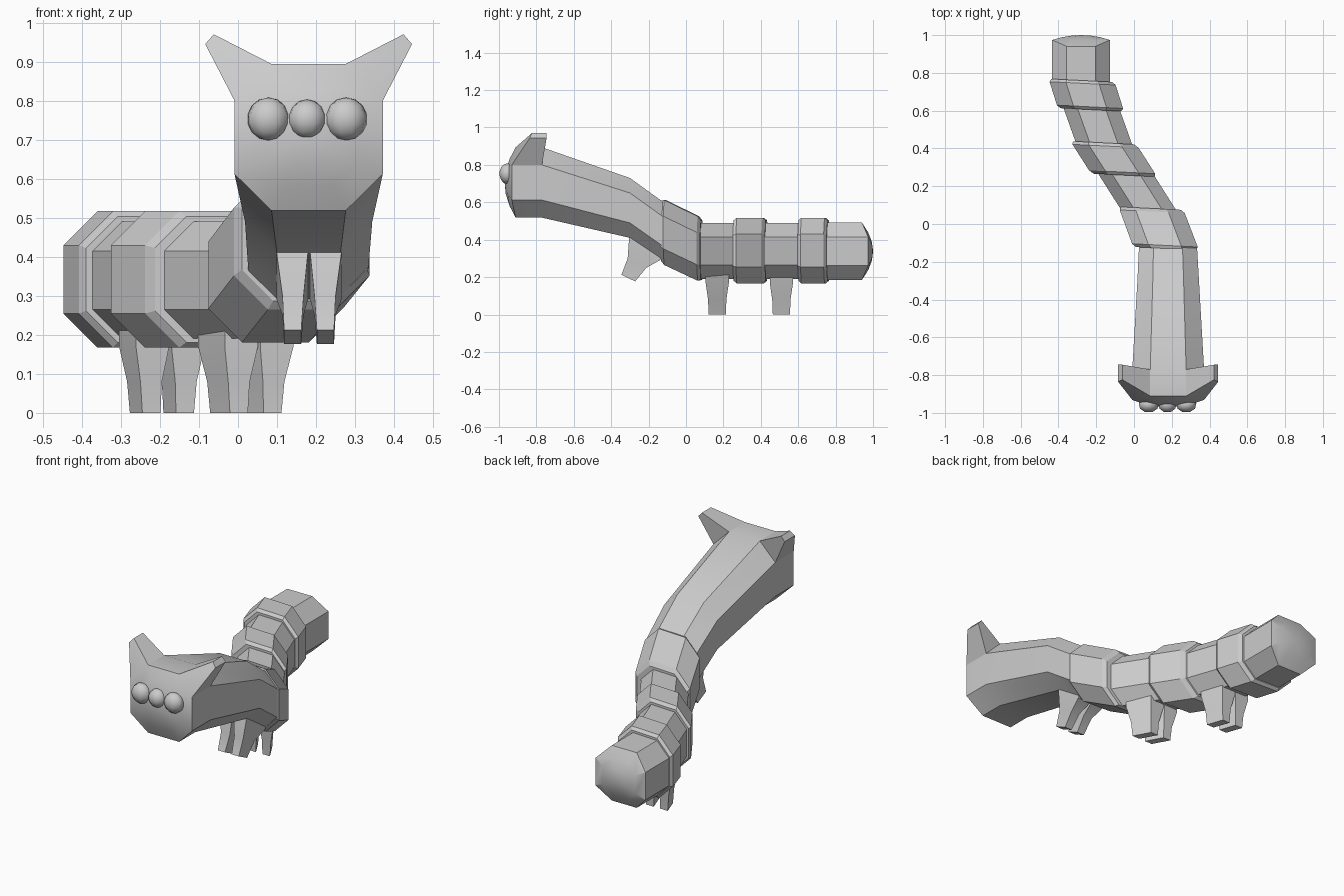
import bpy, bmesh, math

if "Cube" in bpy.data.objects:
    bpy.data.objects.remove(bpy.data.objects["Cube"])


def finish(name, bm, angle=30):
    bmesh.ops.recalc_face_normals(bm, faces=bm.faces)
    me = bpy.data.meshes.new(name)
    bm.to_mesh(me)
    bm.free()
    ob = bpy.data.objects.new(name, me)
    bpy.context.collection.objects.link(ob)
    bpy.ops.object.select_all(action='DESELECT')
    ob.select_set(True)
    bpy.context.view_layer.objects.active = ob
    bpy.ops.object.shade_smooth_by_angle(angle=math.radians(angle))
    return ob


def bridge(bm, a, b):
    n = len(a)
    return [bm.faces.new((a[i], a[(i + 1) % n], b[(i + 1) % n], b[i])) for i in range(n)]


OCT = [(1, -.5), (1, .5), (.5, 1), (-.5, 1), (-1, .5), (-1, -.5), (-.5, -1), (.5, -1)]


def octagon(bm, y, cx, cz, hw, hh, skew=0.0):
    return [bm.verts.new((cx + u * hw, y + skew * u * hw, cz + v * hh)) for u, v in OCT]


def dome(bm, rim, cx, cz, y_of):
    """Close a rim with a gently bulging cap."""
    last = rim
    for s in (.66, .33):
        ring = []
        for v in rim:
            dx, dz = (v.co.x - cx) * s, (v.co.z - cz) * s
            ring.append(bm.verts.new((cx + dx, y_of(dx, dz), cz + dz)))
        bridge(bm, last, ring)
        last = ring
    tip = bm.verts.new((cx, y_of(0, 0), cz))
    for i in range(len(last)):
        bm.faces.new((last[i], last[(i + 1) % len(last)], tip))


def segment(name, a, b, skew=-.05, lip=0.0):
    """Octagonal body segment between sections (y, cx, cz, half)."""
    bm = bmesh.new()
    steps = [(0, 1), (1, 1)]
    if lip:
        steps = [(0, .92), (lip, 1), (1 - lip, 1), (1, .92)]
    rings = []
    for t, s in steps:
        y, cx, cz, h = [p + (q - p) * t for p, q in zip(a, b)]
        rings.append(octagon(bm, y, cx, cz, h * s, h * s, skew))
    for p, q in zip(rings, rings[1:]):
        bridge(bm, p, q)
    bm.faces.new(rings[0])
    bm.faces.new(rings[-1])
    finish(name, bm, 20)


# Body: three wide bands alternating with narrower joints
segment("chest_band", (-.13, .17, .447, .174), (.083, .09, .345, .172), lip=.08)
segment("body_joint_front", (.07, .08, .34, .15), (.275, -.05, .34, .15))
segment("body_band_middle", (.258, -.052, .342, .175), (.43, -.162, .342, .175), lip=.1)
segment("body_joint_rear", (.415, -.155, .34, .15), (.62, -.228, .34, .15))
segment("body_band_rear", (.605, -.228, .342, .175), (.76, -.277, .342, .175), lip=.1)

# Tail end with bulged cap
bm = bmesh.new()


def tail_y(dx, dz):
    return 1.0 - .5 * dx * dx - 2.4 * dz * dz


tail_a = octagon(bm, .745, -.28, .338, .153, .153)
tail_b = octagon(bm, .95, -.28, .338, .153, .153)
for v in tail_b:
    v.co.y = tail_y(v.co.x + .28, v.co.z - .338)
bm.faces.new(tail_a)
bridge(bm, tail_a, tail_b)
dome(bm, tail_b, -.28, .338, tail_y)
finish("tail_end", bm, 25)

# Neck and head in one piece, corner faces pulled out into ears
HX, HZ = .181, .706
bm = bmesh.new()


def face_y(dx, dz):
    return -.97 + .7 * dx * dx + 1.5 * dz * dz


rings = [octagon(bm, -.11, .18, .435, .153, .158),
         octagon(bm, -.30, .181, .57, .163, .16),
         octagon(bm, -.77, HX, HZ, .19, .188)]
bm.faces.new(rings[0])
for p, q in zip(rings, rings[1:]):
    bridge(bm, p, q)
back = rings[-1]
front = octagon(bm, -.9, HX, HZ, .19, .188)
for v in front:
    v.co.y = face_y(v.co.x - HX, v.co.z - HZ)
for i in range(8):
    if i not in (1, 3):
        j = (i + 1) % 8
        bm.faces.new((back[i], back[j], front[j], front[i]))
for i, s in ((3, -1), (1, 1)):
    low, high = (i, i + 1) if s > 0 else (i + 1, i)
    tip = {}
    for k, dx, z in ((low, .265, .945), (high, .243, .97)):
        tip[k] = (bm.verts.new((HX + s * dx, -.745, z)),
                  bm.verts.new((HX + s * dx, face_y(dx, z - HZ), z)))
    ear_tip = [tip[i][0], tip[i + 1][0], tip[i + 1][1], tip[i][1]]
    bridge(bm, [back[i], back[i + 1], front[i + 1], front[i]], ear_tip)
    bm.faces.new(ear_tip)
dome(bm, front, HX, HZ, face_y)
finish("neck_and_head", bm, 25)

# Three low-poly eyes
for name, x, r in (("eye_left", .078, .055), ("eye_middle", .177, .05), ("eye_right", .277, .055)):
    bm = bmesh.new()
    bmesh.ops.create_uvsphere(bm, u_segments=9, v_segments=7, radius=1)
    for v in bm.verts:
        v.co = (x + v.co.x * r, -.956 + v.co.y * .044, .753 + v.co.z * r)
    finish(name, bm, 60)


# Legs: each section is (front y, front z, back y, back z, inner x, outer x)
def leg_pair(name, cx, cy, slope, sections):
    for side, s in (("left", -1), ("right", 1)):
        bm = bmesh.new()
        rings = []
        for fy, fz, by, bz, xi, xo in sections:
            rings.append([bm.verts.new((cx + s * x + slope * y, cy + y, z))
                          for x, y, z in ((xi, fy, fz), (xo, fy, fz), (xo, by, bz), (xi, by, bz))])
        for p, q in zip(rings, rings[1:]):
            bridge(bm, p, q)
        bm.faces.new(rings[0])
        bm.faces.new(rings[-1])
        finish(f"{name}_leg_{side}", bm, 25)


standing = [(-.046, 0, .046, 0, .02, .066),
            (-.049, .08, .049, .08, .017, .072),
            (-.062, .17, .062, .17, .003, .088),
            (-.062, .24, .062, .24, .003, .088)]
leg_pair("middle", .02, .167, -.55, standing)
leg_pair("rear", -.195, .51, -.35, standing)
leg_pair("front", .182, 0, 0, [(-.345, .213, -.272, .177, .02, .064),
                               (-.312, .30, -.212, .25, .014, .068),
                               (-.304, .41, -.14, .29, .003, .083),
                               (-.28, .46, -.11, .36, .003, .083)])
